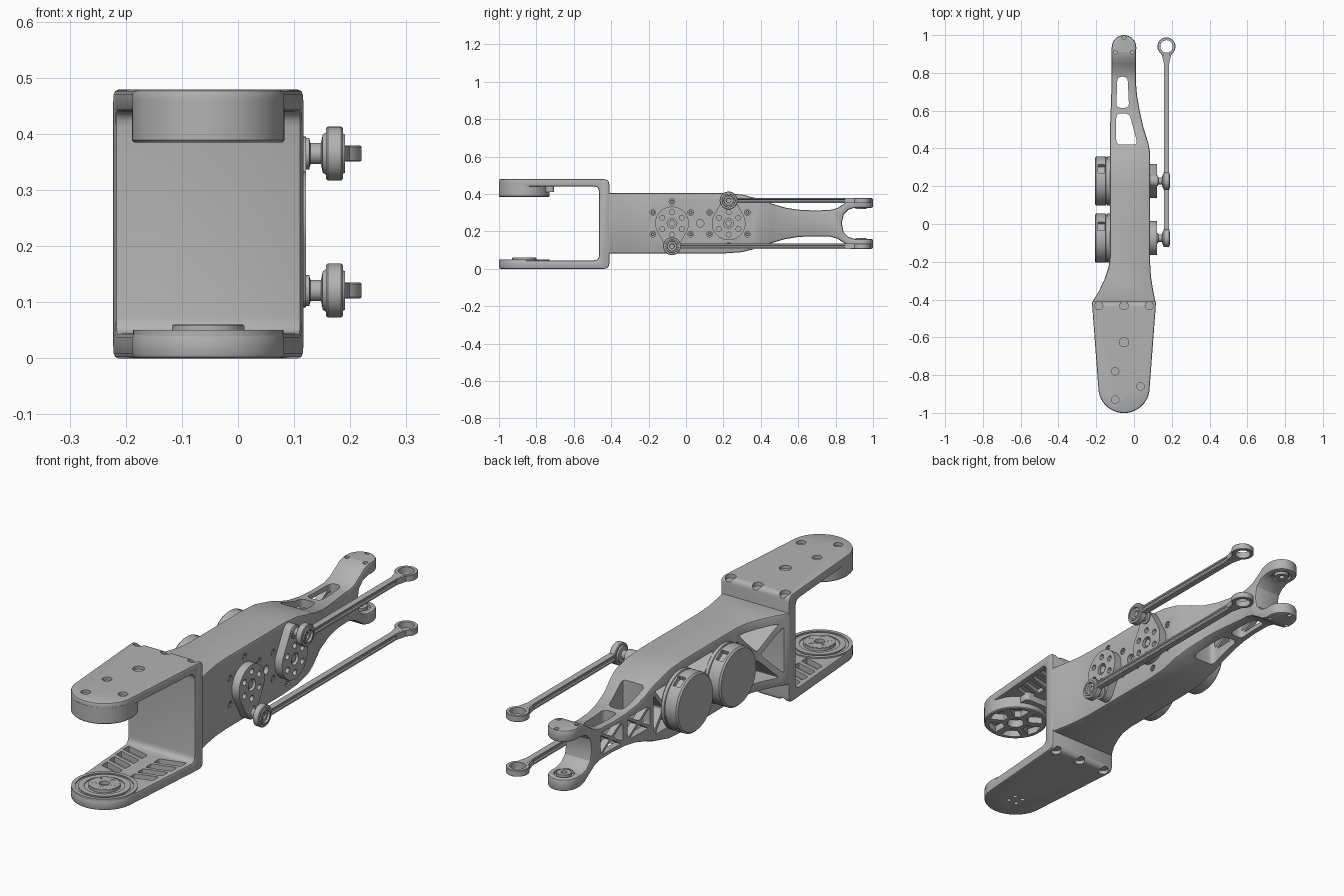
import bpy, bmesh
from math import sin, cos, pi, radians
from mathutils import Vector

cube = bpy.data.objects.get("Cube")
if cube:
    bpy.data.objects.remove(cube, do_unlink=True)

grey = bpy.data.materials.new("machined_grey")
grey.use_nodes = True
grey.diffuse_color = (0.45, 0.45, 0.45, 1)
for node in grey.node_tree.nodes:
    if node.type == 'BSDF_PRINCIPLED':
        node.inputs["Base Color"].default_value = (0.45, 0.45, 0.45, 1)

CX = -0.053      # middle plane of the link
CZ = 0.243       # middle height of the body
TIP = -0.865     # hub of the front fork
REAR = 0.935     # hub of the rear fork
MOTORS = (-0.075, 0.228)


def place(axis, a, b, h):
    return {'x': (h, a, b), 'y': (a, h, b), 'z': (a, b, h)}[axis]


def finish(name, bm):
    bmesh.ops.remove_doubles(bm, verts=bm.verts, dist=1e-5)
    bmesh.ops.recalc_face_normals(bm, faces=bm.faces)
    mesh = bpy.data.meshes.new(name)
    bm.to_mesh(mesh)
    bm.free()
    obj = bpy.data.objects.new(name, mesh)
    bpy.context.scene.collection.objects.link(obj)
    return obj


def prism(name, axis, points, low, high):
    bm = bmesh.new()
    rings = [[bm.verts.new(place(axis, a, b, h)) for a, b in points] for h in (low, high)]
    bm.faces.new(rings[0])
    bm.faces.new(rings[1])
    for i in range(len(points)):
        j = (i + 1) % len(points)
        bm.faces.new((rings[0][i], rings[0][j], rings[1][j], rings[1][i]))
    return finish(name, bm)


def lathe(name, axis, centre, profile, steps=40):
    # closed (radius, height) profile turned round an axis
    bm = bmesh.new()
    rings = []
    for k in range(steps):
        t = 2 * pi * k / steps
        rings.append([bm.verts.new(place(axis, centre[0] + r * cos(t), centre[1] + r * sin(t), h))
                      for r, h in profile])
    for k in range(steps):
        one, two = rings[k], rings[(k + 1) % steps]
        for i in range(len(profile)):
            j = (i + 1) % len(profile)
            if profile[i][0] == 0 and profile[j][0] == 0:
                continue
            quad = [one[i], one[j], two[j], two[i]]
            if profile[i][0] == 0:
                quad.pop(3)
            elif profile[j][0] == 0:
                quad.pop(2)
            bm.faces.new(quad)
    return finish(name, bm)


def rod(name, axis, centre, radius, low, high, steps=40):
    return lathe(name, axis, centre, [(0, low), (radius, low), (radius, high), (0, high)], steps)


def rounded(points, radius, steps=4):
    out = []
    for i, p in enumerate(points):
        p, a, b = Vector(p), Vector(points[i - 1]), Vector(points[(i + 1) % len(points)])
        a = p + (a - p).normalized() * min(radius, (a - p).length * 0.45)
        b = p + (b - p).normalized() * min(radius, (b - p).length * 0.45)
        for k in range(steps + 1):
            t = k / steps
            out.append(tuple(a * (1 - t) ** 2 + p * 2 * t * (1 - t) + b * t * t))
    return out


def bake(obj):
    graph = bpy.context.evaluated_depsgraph_get()
    mesh = bpy.data.meshes.new_from_object(obj.evaluated_get(graph))
    obj.modifiers.clear()
    obj.data = mesh


def combine(obj, tools, operation='DIFFERENCE'):
    for tool in tools:
        mod = obj.modifiers.new("shape", 'BOOLEAN')
        mod.operation, mod.solver, mod.object = operation, 'EXACT', tool
    bake(obj)
    for tool in tools:
        bpy.data.objects.remove(tool, do_unlink=True)


def soften(obj, width):
    mod = obj.modifiers.new("soft_edges", 'BEVEL')
    mod.width, mod.segments, mod.limit_method, mod.angle_limit = width, 2, 'ANGLE', radians(45)
    bake(obj)


def holes(axis, spots, radius, low, high):
    return [rod("cutter", axis, spot, radius, low, high, 16) for spot in spots]


def around(centre, radius, count, start=0.0):
    return [(centre[0] + radius * cos(start + 2 * pi * k / count),
             centre[1] + radius * sin(start + 2 * pi * k / count)) for k in range(count)]


def truss_windows(y0, y1, z0, z1, depth):
    # four triangular openings that leave crossed ribs
    corners = [Vector(c) for c in ((y0, z0), (y1, z0), (y1, z1), (y0, z1))]
    middle = sum(corners, Vector((0, 0))) / 4
    tools = []
    for i in range(4):
        tri = [corners[i], corners[(i + 1) % 4], middle]
        mid = sum(tri, Vector((0, 0))) / 3
        tools.append(prism("cutter", 'x', rounded([mid + (p - mid) * 0.8 for p in tri], 0.012), -0.3, depth))
    return tools


# Front fork: C-shaped side profile trimmed by a tapered round-nosed plan
side = rounded([(-1.1, 0), (-0.41, 0), (-0.41, 0.479), (-1.1, 0.479),
                (-1.1, 0.44), (-0.465, 0.44), (-0.465, 0.045), (-1.1, 0.045)], 0.028)
plan = [(CX + 0.17, -0.38), (CX - 0.17, -0.38), (CX - 0.17, -0.41)]
plan += [(CX - 0.136 * cos(pi * k / 24), TIP - 0.135 * sin(pi * k / 24)) for k in range(25)]
plan += [(CX + 0.17, -0.41)]
fork = prism("front_fork", 'x', side, -0.5, 0.5)
combine(fork, [prism("cutter", 'z', plan, -0.1, 0.6)], 'INTERSECT')
soften(fork, 0.008)
bolts = [(CX + dx, -0.432) for dx in (-0.134, 0, 0.134)]
cuts = holes('z', bolts, 0.022, 0.462, 0.5) + holes('z', bolts, 0.022, -0.02, 0.017)
cuts += holes('z', [(CX, -0.625)], 0.025, 0.465, 0.5)
cuts += holes('z', [(-0.1, -0.78), (0.035, -0.86), (-0.1, -0.93)], 0.02, 0.465, 0.5)
cuts += holes('z', around((CX, TIP), 0.03, 4, pi / 4), 0.01, -0.02, 0.02)
# slanted lightening pockets on the inner faces
for low, high in ((0.02, 0.1), (0.4, 0.46)):
    for s in (-1, 1):
        for k in range(4):
            y = -0.53 - 0.058 * k
            outer = 0.142 - 0.005 * k
            quad = [(0.03, y - 0.03), (outer, y), (outer, y + 0.04), (0.03, y + 0.01)]
            cuts.append(prism("cutter", 'z', rounded([(CX + s * a, b) for a, b in quad], 0.006), low, high))
combine(fork, cuts)

# Lower turntable with stepped rings and a central hub
lathe("lower_turntable", 'z', (CX, TIP), [
    (0.03, 0.03), (0.134, 0.03), (0.134, 0.051), (0.118, 0.051), (0.118, 0.046), (0.106, 0.046),
    (0.106, 0.051), (0.082, 0.051), (0.082, 0.047), (0.065, 0.047), (0.065, 0.059), (0.03, 0.059)], 56)
hub = rod("lower_hub", 'z', (CX, TIP), 0.062, 0.04, 0.06)
combine(hub, holes('z', around((CX, TIP), 0.042, 5), 0.009, 0.045, 0.1) + holes('z', [(CX, TIP)], 0.022, 0.045, 0.1))

# Upper bearing housing with spoked underside
housing = lathe("upper_housing", 'z', (CX, TIP), [
    (0, 0.385), (0.132, 0.385), (0.136, 0.389), (0.136, 0.46), (0, 0.46)], 56)
cuts = holes('z', [(CX, TIP)], 0.036, 0.37, 0.42)
for k in range(6):
    t = k * pi / 3
    wedge = [(CX + r * cos(t + a), TIP + r * sin(t + a))
             for r, a in ((0.056, -0.25), (0.116, -0.38), (0.12, 0), (0.116, 0.38), (0.056, 0.25))]
    cuts.append(prism("cutter", 'z', wedge, 0.37, 0.415))
combine(housing, cuts)
prism("housing_step", 'z', rounded([(CX - 0.07, -0.76), (CX + 0.07, -0.76),
                                   (CX + 0.07, -0.705), (CX - 0.07, -0.705)], 0.02), 0.41, 0.45)

# Main link: side profile mirrored about its middle height, trimmed by a plan
upper = [(-0.6, 0.161), (0.2, 0.161), (0.3, 0.154), (0.4, 0.128), (0.46, 0.105), (0.53, 0.084),
         (0.6, 0.073), (0.68, 0.069), (0.77, 0.071), (0.81, 0.082), (0.85, 0.108), (0.88, 0.128),
         (0.91, 0.136), (1.1, 0.136), (1.1, 0.083), (0.9, 0.083), (0.868, 0.073), (0.843, 0.048)]
side = [(y, CZ + d) for y, d in upper] + [(0.833, CZ)] + [(y, CZ - d) for y, d in reversed(upper)]
plan = [(CX - 0.166, -0.44), (CX - 0.166, -0.41), (-0.188, -0.36), (-0.155, -0.29), (-0.135, -0.23),
        (-0.127, -0.17), (-0.127, 0.5), (-0.12, 0.7)]
plan += [(CX - 0.065 * cos(pi * k / 16), REAR + 0.065 * sin(pi * k / 16)) for k in range(17)]
plan += [(0.01, 0.75), (0.016, 0.68), (0.03, 0.6), (0.05, 0.51), (0.075, 0.43), (0.085, 0.38),
         (0.085, -0.2), (0.09, -0.28), (0.101, -0.35), (CX + 0.166, -0.41), (CX + 0.166, -0.44)]
link = prism("main_link", 'x', side, -0.5, 0.5)
combine(link, [prism("cutter", 'z', plan, -0.2, 0.7)], 'INTERSECT')
soften(link, 0.009)
cuts = truss_windows(-0.4, -0.165, 0.115, 0.372, 0.05) + truss_windows(-0.04, 0.2, 0.115, 0.372, 0.05)
cuts += truss_windows(0.25, 0.415, 0.14, 0.346, 0.04)
cuts += truss_windows(0.43, 0.595, 0.19, 0.296, -0.04) + truss_windows(0.615, 0.78, 0.19, 0.296, -0.04)
for slot in ([(-0.094, 0.42), (0.02, 0.42), (-0.025, 0.585), (-0.094, 0.585)],
             [(-0.094, 0.615), (-0.026, 0.615), (-0.034, 0.78), (-0.088, 0.78)]):
    cuts.append(prism("cutter", 'z', rounded(slot, 0.025), 0, 0.6))
screws = [(m + dy, CZ + dz) for m in MOTORS for dy in (-0.102, 0.1) for dz in (-0.058, 0.058)]
screws += [(MOTORS[0], CZ + 0.116), (MOTORS[1], CZ - 0.116)]
cuts += holes('x', screws, 0.015, 0.065, 0.1) + holes('x', [(0.076, CZ)], 0.02, 0.065, 0.1)
# rear fork cap screws and inner bearing seats
cuts += holes('z', around((CX, REAR), 0.052, 3, pi / 2), 0.01, 0.368, 0.4)
cuts += holes('z', around((CX, REAR), 0.052, 3, pi / 2), 0.01, 0.08, 0.118)
cuts += [rod("cutter", 'z', (CX, REAR), 0.042, CZ - 0.095, CZ + 0.095)]
combine(link, cuts)
for name, s in (("upper_rear_bearing", 1), ("lower_rear_bearing", -1)):
    lathe(name, 'z', (CX, REAR), [(0.012, CZ + s * 0.1), (0.03, CZ + s * 0.1),
                                  (0.03, CZ + s * 0.078), (0.012, CZ + s * 0.078)], 24)

for screw in screws:
    lathe("mount_screw", 'x', screw, [(0.005, 0.06), (0.011, 0.06), (0.011, 0.083), (0.005, 0.083)], 12)

# Motors, cranks, joints and push rods
for label, y, s in (("front", MOTORS[0], -1), ("rear", MOTORS[1], 1)):
    motor = lathe(label + "_motor", 'x', (y, CZ), [
        (0, -0.207), (0.123, -0.207), (0.13, -0.2), (0.13, -0.15), (0.126, -0.148),
        (0.126, -0.144), (0.13, -0.142), (0.13, -0.128), (0.118, -0.118), (0, -0.118)], 64)
    box = [(y + r * cos(a), CZ + r * sin(a)) for r, a in ((0.112, 0.85), (0.15, 0.85), (0.15, 1.25), (0.112, 1.25))]
    combine(motor, [prism("cutter", 'x', box, -0.19, -0.155)])

    pin = CZ + s * 0.122
    outline = [(y + 0.09 * cos(t), CZ - s * 0.09 * sin(t)) for t in [radians(-28 + 236 * k / 28) for k in range(29)]]
    outline += [(y - 0.032 * cos(t), pin + s * 0.03 * sin(t)) for t in [radians(25 + 130 * k / 10) for k in range(11)]]
    crank = prism(label + "_crank", 'x', outline, 0.08, 0.121)
    combine(crank, holes('x', around((y, CZ), 0.06, 6, pi / 6), 0.013, 0.1, 0.14)
            + holes('x', [(y, CZ)], 0.026, 0.105, 0.14))
    rod(label + "_crank_screw", 'x', (y, CZ), 0.018, 0.1, 0.115, 6)

    lathe(label + "_joint", 'x', (y, pin), [
        (0, 0.11), (0.028, 0.11), (0.028, 0.127), (0.019, 0.129), (0.019, 0.148), (0.034, 0.151),
        (0.038, 0.157), (0.045, 0.157), (0.048, 0.16), (0.048, 0.184), (0.045, 0.187), (0.036, 0.187),
        (0.034, 0.191), (0.027, 0.191), (0.025, 0.182), (0.014, 0.182), (0.012, 0.176), (0, 0.176)])
    RX, w, g = 0.172, 0.014, 0.009
    section = [(w, w), (w, g - 0.002), (g, 0.004), (g, -0.004), (w, 0.002 - g), (w, -w)]
    section += [(-a, -b) for a, b in section]
    prism(label + "_push_rod", 'y', [(RX + a, pin + b) for a, b in section], y + 0.035, 0.9)
    prism(label + "_rod_flare", 'z', [(RX - w, 0.85), (RX + w, 0.85), (RX + 0.028, 0.905), (RX - 0.028, 0.905)],
          pin - 0.0135, pin + 0.0135)
    lathe(label + "_rod_eye", 'z', (RX, 0.94), [
        (0.033, pin - 0.014), (0.046, pin - 0.014), (0.048, pin - 0.012), (0.048, pin + 0.012),
        (0.046, pin + 0.014), (0.033, pin + 0.014)])

# Shared finish
for obj in bpy.context.scene.objects:
    if obj.type == 'MESH':
        obj.data.materials.clear()
        obj.data.materials.append(grey)
        obj.data.shade_smooth()
        obj.data.set_sharp_from_angle(angle=radians(30))
